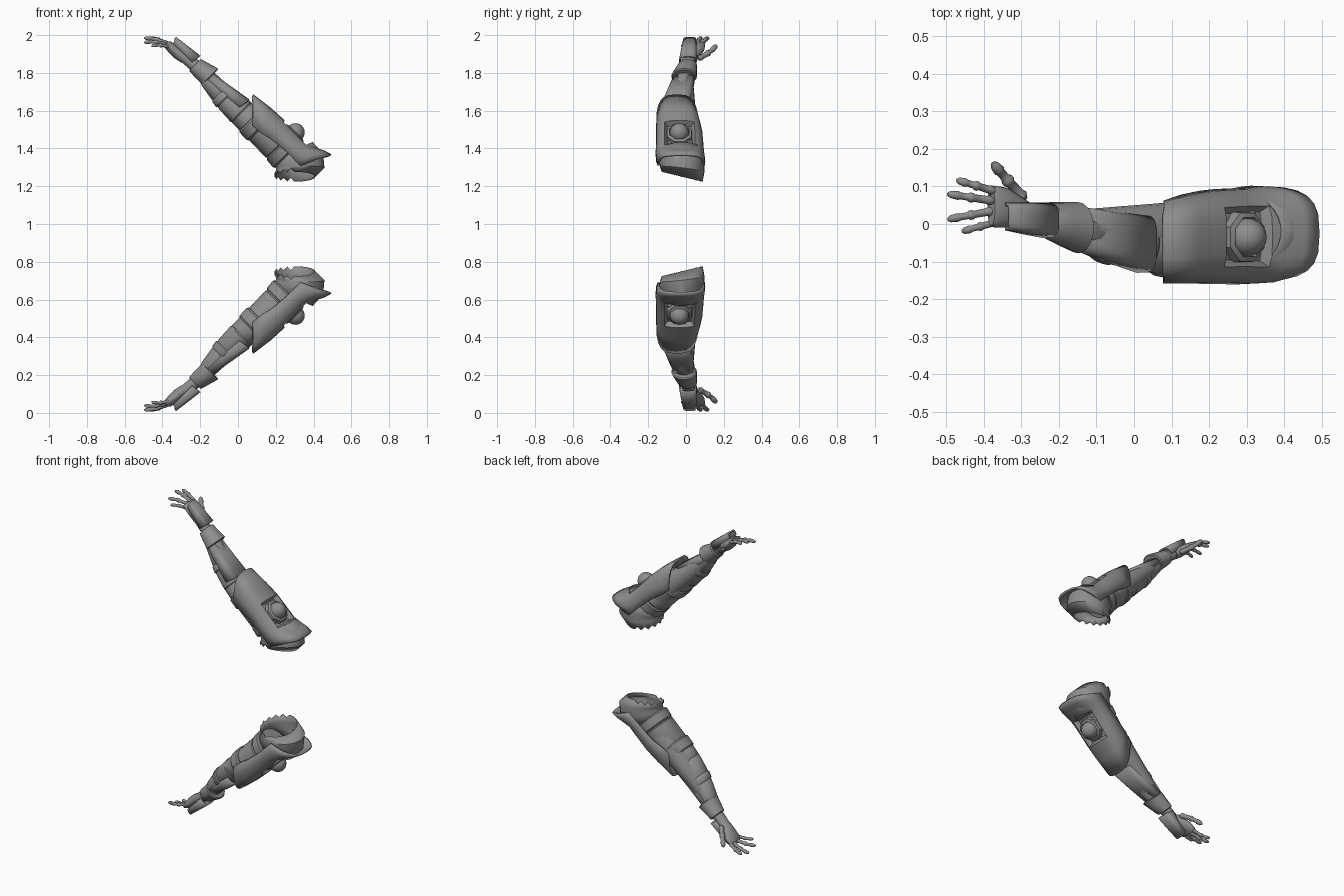
import bpy, bmesh, math
from mathutils import Vector

if "Cube" in bpy.data.objects:
    bpy.data.objects.remove(bpy.data.objects["Cube"])

grey = bpy.data.materials.new("armour_grey")
grey.use_nodes = True
grey.diffuse_color = (0.27, 0.27, 0.27, 1)
grey.node_tree.nodes["Principled BSDF"].inputs["Base Color"].default_value = (0.27, 0.27, 0.27, 1)

R = math.sqrt(0.5)


def world(s, y, n):
    """s runs from shoulder to hand, n points to the outer side of the arm."""
    return Vector(((n - s) * R, y, (n + s) * R))


def emit(name, rows, closed=True, caps=True, thick=0, sharp=35, edit=None):
    """Skin rows of points; make one object per arm, mirrored in height."""
    for side in ("upper", "lower"):
        bm = bmesh.new()
        grid = [[bm.verts.new(p if side == "upper" else (p[0], p[1], 2 - p[2]))
                 for p in row] for row in rows]
        count = len(grid[0])
        for a, b in zip(grid, grid[1:]):
            for i in range(count if closed else count - 1):
                j = (i + 1) % count
                bm.faces.new((a[i], a[j], b[j], b[i]))
        if closed and caps:
            bm.faces.new(grid[0])
            bm.faces.new(grid[-1])
        bmesh.ops.recalc_face_normals(bm, faces=bm.faces[:])
        if not closed:
            # open plates face away from the arm axis
            if sum(f.normal.x * f.calc_area() for f in bm.faces) < 0:
                bmesh.ops.reverse_faces(bm, faces=bm.faces[:])
        if edit:
            edit(bm)
        me = bpy.data.meshes.new(side + "_" + name)
        bm.to_mesh(me)
        bm.free()
        me.materials.append(grey)
        me.shade_smooth()
        me.set_sharp_from_angle(angle=math.radians(sharp))
        ob = bpy.data.objects.new(side + "_" + name, me)
        bpy.context.collection.objects.link(ob)
        if thick:
            mod = ob.modifiers.new("thickness", "SOLIDIFY")
            mod.thickness = thick
            mod.offset = -1


def ring(s, yc, nc, ry, rn, k=20):
    return [world(s, yc + ry * math.cos(t), nc + rn * math.sin(t))
            for t in (2 * math.pi * i / k for i in range(k))]


# Arm sections: s, y centre, n centre, y radius, n radius
ARM = [(0.72, -0.025, 1.155, 0.115, 0.112), (0.84, -0.03, 1.155, 0.108, 0.1),
       (1.0, -0.045, 1.145, 0.095, 0.085), (1.1, -0.05, 1.138, 0.08, 0.077),
       (1.24, -0.035, 1.13, 0.068, 0.062), (1.37, -0.01, 1.138, 0.055, 0.048)]


def section(s, grow):
    for a, b in zip(ARM, ARM[1:]):
        if s <= b[0] or b is ARM[-1]:
            t = (s - a[0]) / (b[0] - a[0])
            v = [p + (q - p) * t for p, q in zip(a, b)]
            return ring(s, v[1], v[2], v[3] * grow, v[4] * grow)


def segment(name, s0, s1, grow):
    emit(name, [section(s0, grow * 0.93), section(s0 + 0.008, grow),
                section(s1 - 0.008, grow), section(s1, grow * 0.93)])


segment("inner_arm", 0.82, 1.36, 0.9)
segment("shoulder_sleeve", 0.78, 0.845, 1.0)
segment("upper_arm_sleeve", 0.845, 0.985, 0.96)
segment("elbow_band", 0.98, 1.05, 1.06)
segment("elbow_sleeve", 1.045, 1.115, 0.97)
segment("forearm_sleeve", 1.11, 1.225, 1.0)
segment("forearm_band", 1.22, 1.265, 1.06)
segment("lower_forearm_sleeve", 1.26, 1.37, 0.98)
emit("forearm_cuff", [ring(1.36, -0.01, 1.155, 0.062, 0.052), ring(1.365, -0.01, 1.155, 0.068, 0.059),
                      ring(1.42, 0.0, 1.147, 0.058, 0.051), ring(1.46, 0.008, 1.142, 0.05, 0.045),
                      ring(1.465, 0.008, 1.142, 0.044, 0.04)])

# Open shoulder cuff with a torn inner rim
cuff = []
K = 32
for cx, rx, ry, z, tilt in ((0.3, 0.108, 0.108, 1.25, 0.0), (0.33, 0.128, 0.118, 1.29, 0.06),
                            (0.325, 0.125, 0.115, 1.335, 0.3), (0.285, 0.11, 0.105, 1.385, 0.45)):
    row = []
    for i in range(K):
        t = 2 * math.pi * i / K
        x, y = rx * math.cos(t), ry * math.sin(t)
        h = z + tilt * x
        if not cuff:
            h -= 0.24 * y
            if x < 0:
                h += 0.018 * (i % 2)
        elif len(cuff) == 1:
            h -= 0.12 * y
        row.append((cx + x, y - 0.02, h))
    cuff.append(row)
emit("shoulder_cuff", cuff, caps=False, thick=0.006)


def arch(rows, cols=12, power=0.65):
    """Rows: s at top, s at edge, n at top, n at edge, half width, y centre."""
    out = []
    for st, se, nt, ne, w, yc in rows:
        row = []
        for i in range(cols + 1):
            a = math.pi * (i / cols - 0.5)
            up = max(0.0, math.cos(a)) ** power
            y = math.copysign(abs(math.sin(a)) ** power, a) * w
            row.append(world(se + (st - se) * up, yc + y, ne + (nt - ne) * up))
        out.append(row)
    return out


def sink_socket(bm):
    """Press the seat for the shoulder dome into the plate."""
    faces = []
    for f in bm.faces:
        c = f.calc_center_median()
        z = max(c.z, 2 - c.z)
        s, n = (z - c.x) * R, (z + c.x) * R
        if 0.745 < s < 0.92 and abs(c.y + 0.033) < 0.085 and n > 1.22:
            faces.append(f)
    bmesh.ops.inset_region(bm, faces=faces, thickness=0.012, depth=-0.03)


emit("shoulder_plate", arch([
    (0.62, 0.69, 1.318, 1.16, 0.125, -0.025), (0.66, 0.72, 1.305, 1.16, 0.13, -0.028),
    (0.70, 0.75, 1.285, 1.16, 0.13, -0.03), (0.745, 0.79, 1.267, 1.16, 0.128, -0.033),
    (0.83, 0.85, 1.268, 1.155, 0.126, -0.033), (0.92, 0.90, 1.27, 1.15, 0.124, -0.035),
    (1.02, 0.96, 1.265, 1.135, 0.118, -0.04), (1.135, 1.02, 1.25, 1.13, 0.11, -0.048)]),
    closed=False, thick=0.012, edit=sink_socket, sharp=28)

emit("forearm_plate", arch([
    (1.13, 1.14, 1.216, 1.15, 0.078, -0.052), (1.25, 1.25, 1.196, 1.14, 0.068, -0.033),
    (1.365, 1.365, 1.176, 1.135, 0.058, -0.01)], power=0.5), closed=False, thick=0.012)

emit("wrist_plate", arch([
    (1.478, 1.485, 1.196, 1.14, 0.047, 0.01), (1.56, 1.56, 1.186, 1.14, 0.042, 0.015),
    (1.64, 1.625, 1.175, 1.14, 0.037, 0.02)], power=0.5), closed=False, thick=0.01)


def lathe(name, profile, k, sharp):
    emit(name, [[world(0.835 + r * math.cos(t), -0.035 + r * math.sin(t), n)
                 for t in (2 * math.pi * (i + 0.5) / k for i in range(k))]
                for r, n in profile], sharp=sharp)


# Shoulder socket collar and dome
lathe("dome_collar", [(0.074, 1.22), (0.07, 1.262), (0.056, 1.268), (0.05, 1.25)], 8, 25)
lathe("shoulder_dome", [(0.05 * math.cos(a), 1.262 + 0.052 * math.sin(a))
                        for a in (math.pi / 2 * i / 8 - 0.1 for i in range(9))], 24, 35)

# Wrist and palm
emit("wrist", [ring(1.45, 0.008, 1.14, 0.036, 0.034), ring(1.52, 0.015, 1.135, 0.034, 0.032),
               ring(1.54, 0.02, 1.13, 0.034, 0.03)])
emit("palm", [ring(1.52, 0.02, 1.13, 0.034, 0.03), ring(1.56, 0.033, 1.122, 0.043, 0.031),
              ring(1.6, 0.044, 1.118, 0.053, 0.029), ring(1.64, 0.046, 1.116, 0.056, 0.023),
              ring(1.652, 0.046, 1.115, 0.05, 0.015)])


def digit(name, base, tip, radius, bow):
    """A jointed finger with swollen knuckles."""
    base, tip = Vector(base), Vector(tip)
    d = (tip - base).normalized()
    u = d.cross(Vector((0, 0, 1))).normalized()
    v = u.cross(d)
    rows = []
    for t, f in ((-0.1, 0.7), (0, 1.15), (0.08, 0.9), (0.36, 0.85), (0.4, 1.1), (0.48, 1.1),
                 (0.52, 0.8), (0.7, 0.78), (0.74, 0.98), (0.8, 0.95), (0.93, 0.8), (1, 0.35)):
        c = base.lerp(tip, t) + v * bow * math.sin(math.pi * max(t, 0))
        rows.append([c + (u * math.cos(a) + v * math.sin(a)) * radius * f
                     for a in (math.pi * i / 5 for i in range(10))])
    emit(name, rows, sharp=50)


digit("index_finger", (-0.38, 0.09, 1.958), (-0.472, 0.117, 1.984), 0.0115, 0.006)
digit("middle_finger", (-0.385, 0.063, 1.96), (-0.496, 0.08, 1.985), 0.0118, 0.006)
digit("ring_finger", (-0.385, 0.033, 1.952), (-0.496, 0.012, 1.962), 0.0115, 0.006)
digit("little_finger", (-0.37, 0.004, 1.94), (-0.458, -0.02, 1.943), 0.0105, 0.005)
digit("thumb", (-0.3, 0.075, 1.88), (-0.376, 0.162, 1.945), 0.0155, -0.006)
